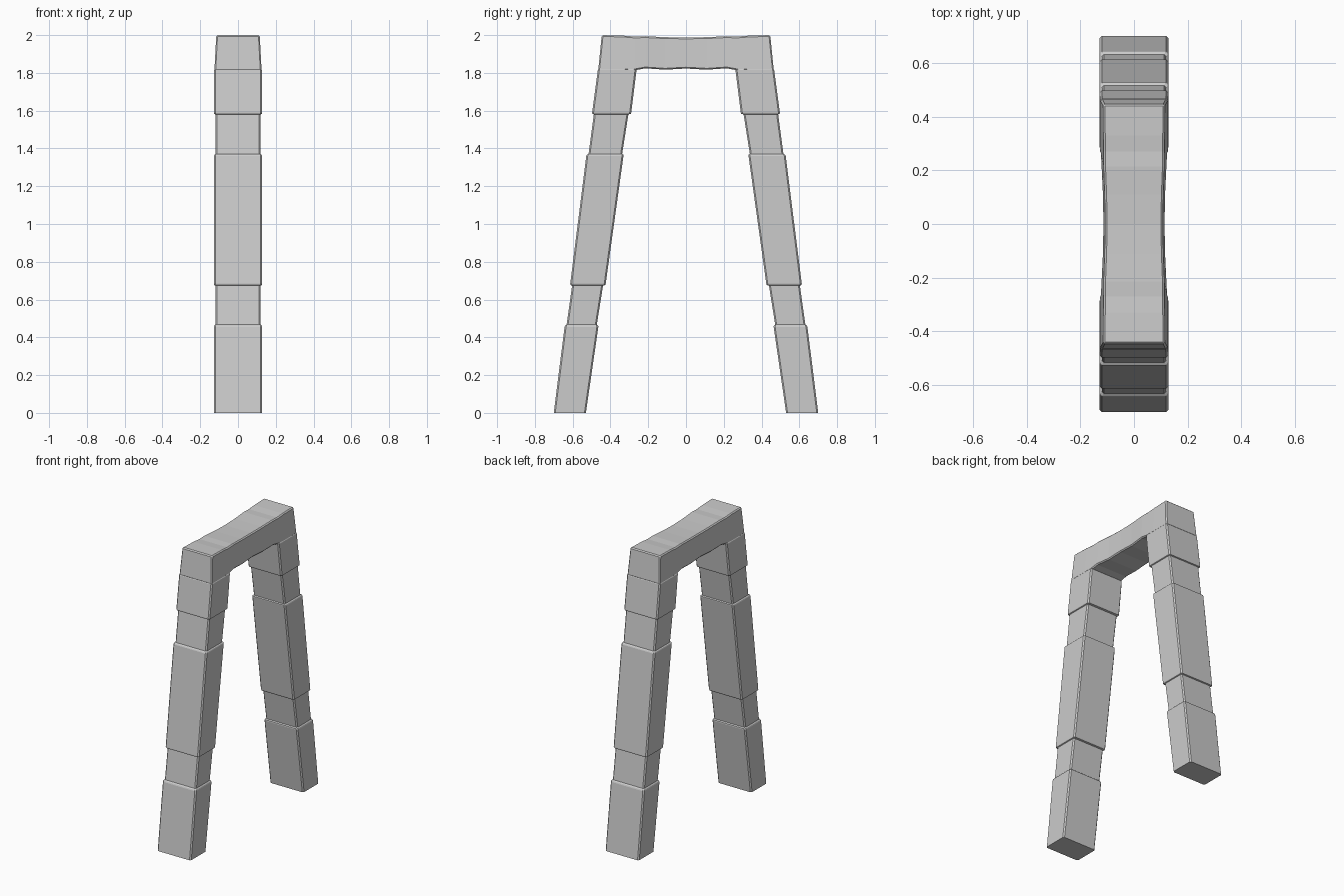
import bpy, bmesh

if "Cube" in bpy.data.objects:
    bpy.data.objects.remove(bpy.data.objects["Cube"])


def loft(name, rings):
    """Skin a closed solid through equal-sized rings of points."""
    bm = bmesh.new()
    loops = [[bm.verts.new(p) for p in r] for r in rings]
    n = len(loops[0])
    for a, b in zip(loops, loops[1:]):
        for i in range(n):
            j = (i + 1) % n
            bm.faces.new((a[i], a[j], b[j], b[i]))
    bm.faces.new(loops[0])
    bm.faces.new(loops[-1])
    bmesh.ops.recalc_face_normals(bm, faces=bm.faces)
    me = bpy.data.meshes.new(name)
    bm.to_mesh(me)
    bm.free()
    ob = bpy.data.objects.new(name, me)
    bpy.context.collection.objects.link(ob)
    return ob


def leg_ring(side, z, outer, inner, hx, c=0.008):
    """Horizontal rectangle with chamfered corners."""
    pts = [(hx, inner + c), (hx, outer - c), (hx - c, outer), (c - hx, outer),
           (-hx, outer - c), (-hx, inner + c), (c - hx, inner), (hx - c, inner)]
    return [(x, side * y, z) for x, y in pts]


# Leg sections: height, outer y, inner y, half width (wide blocks and narrow bands)
sections = [
    (0.000, 0.700, 0.530, 0.128), (0.455, 0.643, 0.464, 0.128),
    (0.462, 0.640, 0.465, 0.126), (0.468, 0.632, 0.472, 0.120),
    (0.674, 0.603, 0.439, 0.120), (0.677, 0.612, 0.428, 0.126),
    (0.684, 0.613, 0.425, 0.128), (1.360, 0.528, 0.331, 0.128),
    (1.366, 0.525, 0.331, 0.126), (1.371, 0.516, 0.338, 0.120),
    (1.580, 0.488, 0.305, 0.120), (1.583, 0.496, 0.292, 0.126),
    (1.590, 0.497, 0.290, 0.128), (1.814, 0.467, 0.262, 0.127),
    (1.822, 0.460, 0.270, 0.122),
]
for side, label in ((-1, "front_leg"), (1, "back_leg")):
    loft(label, [leg_ring(side, *s) for s in sections])

# Top beam: y at top, y at bottom, top z, bottom z, top half width, bottom half width
half = [
    (0.000, 0.000, 1.987, 1.823, 0.107, 0.114),
    (0.110, 0.110, 1.989, 1.817, 0.109, 0.116),
    (0.215, 0.215, 1.994, 1.824, 0.113, 0.121),
    (0.270, 0.270, 1.992, 1.814, 0.113, 0.124),
    (0.330, 0.330, 1.997, 1.812, 0.114, 0.125),
    (0.446, 0.465, 2.000, 1.812, 0.115, 0.125),
]
stations = [(-a, -b, *r) for a, b, *r in reversed(half[1:])] + half
beam = loft("top_beam", [[(ht, yt, zt), (-ht, yt, zt), (-hb, yb, zb), (hb, yb, zb)]
                         for yt, yb, zt, zb, ht, hb in stations])
bev = beam.modifiers.new("worn_edges", 'BEVEL')
bev.width = 0.007
bev.segments = 1
bev.limit_method = 'ANGLE'
bev.angle_limit = 0.8
